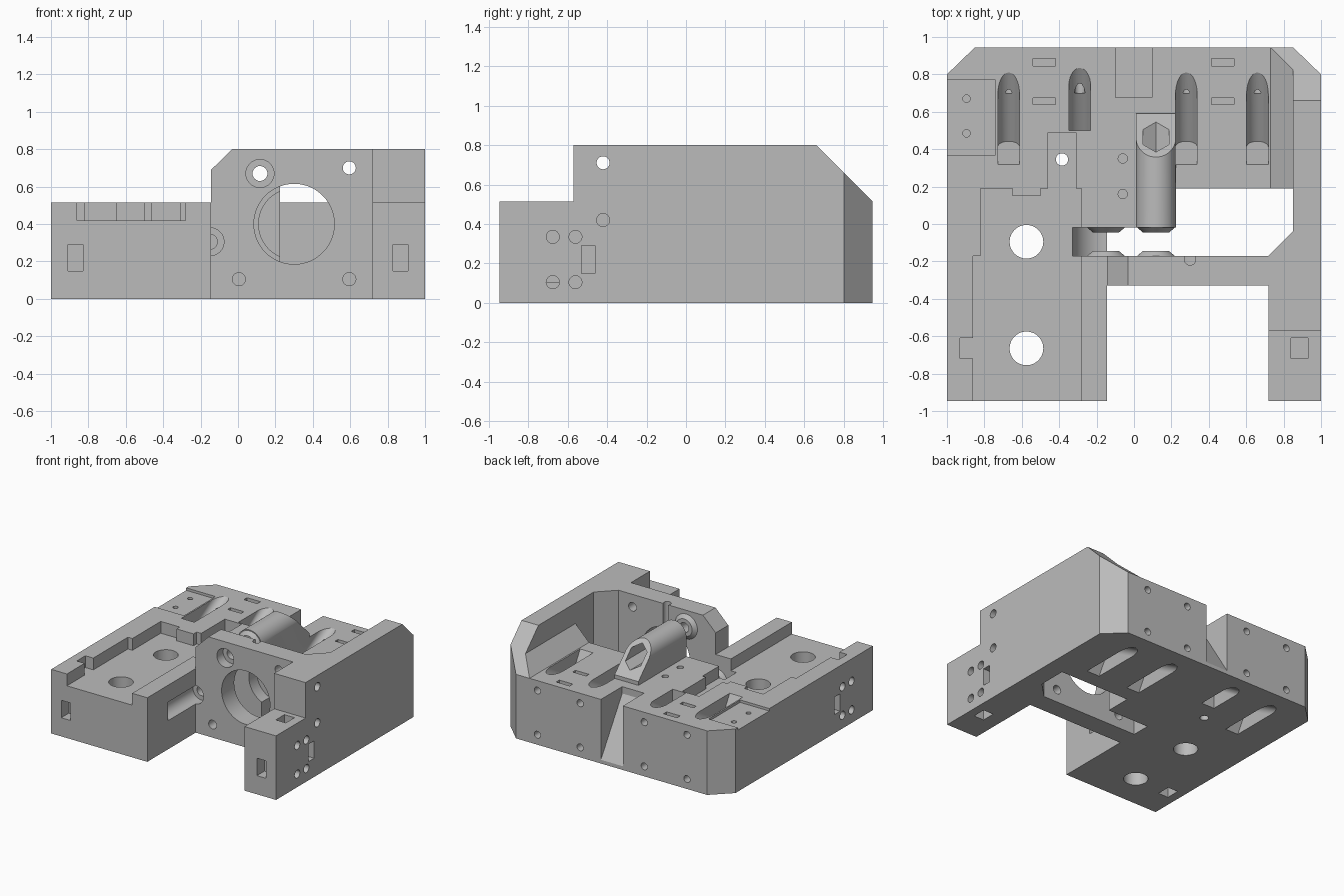
import bpy, bmesh, math

old = bpy.data.objects.get("Cube")
if old:
    bpy.data.objects.remove(old, do_unlink=True)

grey = bpy.data.materials.new("plain_grey")
grey.use_nodes = True
GREY = (0.5, 0.5, 0.5, 1)
grey.diffuse_color = GREY
grey.node_tree.nodes["Principled BSDF"].inputs["Base Color"].default_value = GREY

PLACE = {"x": lambda u, v, w: (w, u, v),
         "y": lambda u, v, w: (u, w, v),
         "z": lambda u, v, w: (u, v, w)}


def prism(name, axis, pts, a, b, end_pts=None):
    """Extrude a flat outline along an axis from a to b."""
    bm = bmesh.new()
    place = PLACE[axis]
    low = [bm.verts.new(place(u, v, a)) for u, v in pts]
    high = [bm.verts.new(place(u, v, b)) for u, v in (end_pts or pts)]
    bm.faces.new(low)
    bm.faces.new(high)
    n = len(pts)
    for i in range(n):
        j = (i + 1) % n
        bm.faces.new((low[i], low[j], high[j], high[i]))
    bmesh.ops.recalc_face_normals(bm, faces=bm.faces)
    mesh = bpy.data.meshes.new(name)
    bm.to_mesh(mesh)
    bm.free()
    mesh.materials.append(grey)
    ob = bpy.data.objects.new(name, mesh)
    bpy.context.collection.objects.link(ob)
    return ob


def ring(u, v, r, n=40, phase=0.0):
    return [(u + r * math.cos(phase + math.tau * i / n),
             v + r * math.sin(phase + math.tau * i / n)) for i in range(n)]


def rect(u0, u1, v0, v1):
    return [(u0, v0), (u1, v0), (u1, v1), (u0, v1)]


def combine(tool, operation):
    mod = body.modifiers.new("shape", "BOOLEAN")
    mod.operation = operation
    mod.solver = "EXACT"
    mod.object = tool
    tool.hide_render = True
    bpy.context.view_layer.objects.active = body
    bpy.ops.object.modifier_apply(modifier=mod.name)
    bpy.data.objects.remove(tool, do_unlink=True)


def cut(axis, pts, a, b, end_pts=None):
    combine(prism("cutter", axis, pts, a, b, end_pts), "DIFFERENCE")


def add(axis, pts, a, b, end_pts=None):
    combine(prism("addition", axis, pts, a, b, end_pts), "UNION")


def drill(axis, u, v, r, a, b, n=24):
    cut(axis, ring(u, v, r, n), a, b)


FLOOR, BACK = 0.515, 0.945

# Full-height footprint
body = prism("carriage_body", "z", [
    (-1, -BACK), (-0.145, -BACK), (-0.145, -0.33), (0.72, -0.33), (0.72, -BACK),
    (1, -BACK), (1, 0.8), (0.85, BACK), (-0.85, BACK), (-1, 0.8)], 0, 0.8)

# Lower floor, right arm step, side ramp, sloped wall end
cut("z", [(-2, -2), (-0.145, -2), (-0.145, -0.17), (0.72, -0.17),
          (0.73, -0.16), (0.73, 2), (-2, 2)], FLOOR, 1)
cut("z", rect(0.5, 2, -2, -0.57), FLOOR, 1)
cut("y", [(0.7, FLOOR), (0.73, FLOOR), (0.85, 0.635), (0.85, 1), (0.7, 1)], 0, 2)
cut("x", [(0.56, 0.9), (1.06, 0.4), (1.06, 0.9)], 0.6, 2)
# Opening behind the front wall
cut("z", [(-0.145, -0.17), (0.72, -0.17), (0.85, -0.04), (0.85, 0.19),
          (0.225, 0.19), (0.225, -0.02), (-0.145, -0.02)], -1, 1)
# Front wall bevel
cut("y", [(-0.245, 0.59), (0.07, 0.9), (-0.245, 0.9)], -0.5, -0.1)

# Round-topped screw housing with sloped end
SX, SZ, SR = 0.1175, 0.67, 0.1075
arch = [(SX + SR * math.cos(math.pi * i / 24), SZ + SR * math.sin(math.pi * i / 24))
        for i in range(25)]
add("y", arch + [(SX - SR, 0.3), (SX + SR, 0.3)], -0.02, 0.59)
cut("x", [(0.33, 0.805), (0.62, FLOOR), (0.7, FLOOR), (0.7, 0.9), (0.33, 0.9)], -0.05, 0.3)

# Bearing pocket on the left of the opening
BX, BZ = -0.15, 0.305
cut("y", ring(BX, BZ, 0.18, 48), -0.17, -0.02)
cut("z", [(-0.33, -0.17), (-0.14, -0.17), (-0.14, -0.02), (-0.33, -0.02)], BZ, 1)

# Tapered bosses and counterbored screw holes
for u, v, start in ((SX, SZ, -0.5), (BX, BZ, -0.68)):
    add("y", ring(u, v, 0.1), -0.02, -0.045, ring(u, v, 0.07))
    add("y", ring(u, v, 0.1), -0.17, -0.145, ring(u, v, 0.07))
    drill("y", u, v, 0.075, start, -0.25, 32)
    drill("y", u, v, 0.04, -0.3, 0.3)
cut("y", ring(SX, SZ, 0.08, 6, math.pi / 6), 0.25, 0.7)

# Motor hole, its clearance, mounting holes and inner groove
drill("y", 0.3, 0.4, 0.215, -0.5, -0.1, 64)
drill("y", 0.3, 0.4, 0.19, -0.1, 0.08, 48)
for u, v in ((0.005, 0.105), (0.595, 0.105), (0.595, 0.7)):
    drill("y", u, v, 0.035, -0.5, -0.1)
drill("z", 0.3, -0.19, 0.03, 0.5, 1)

# Recessed tray on the left arm with round holes
cut("z", [(-0.86, -2), (-0.28, -2), (-0.28, 0.19), (-0.5, 0.19), (-0.5, 0.15),
          (-0.65, 0.15), (-0.65, 0.19), (-0.82, 0.19), (-0.82, -0.17), (-0.86, -0.17)],
    0.42, 1)
cut("z", rect(-0.46, -0.31, 0.15, 0.49), 0.42, 1)
for y in (-0.095, -0.665):
    drill("z", -0.575, y, 0.09, -1, 1, 48)
drill("z", -0.385, 0.345, 0.033, -1, 1)

# Shallow switch seat and pilot holes
cut("z", rect(-1.1, -0.74, 0.37, 0.77), 0.495, 1)
for x, y, r in ((-0.895, 0.67, 0.02), (-0.895, 0.485, 0.02),
                (-0.06, 0.35, 0.025), (-0.06, 0.16, 0.025)):
    drill("z", x, y, r, 0.3, 1, 16)


def slanted_slot(x, top, front):
    """Tilted round-bottomed slot, open to the top or the underside."""
    r, tilt = 0.058, math.radians(30)
    u = [(r * math.cos(math.pi + math.pi * i / 16),
          r + r * math.sin(math.pi + math.pi * i / 16)) for i in range(17)]
    ob = prism("cutter", "y", u + [(r, 0.5), (-r, 0.5)], -0.425, 0.3)
    for v in ob.data.vertices:
        px, py, pz = v.co
        y = 0.81 + py * math.cos(tilt) - pz * math.sin(tilt)
        z = py * math.sin(tilt) + pz * math.cos(tilt)
        v.co = (x + px, max(y, front), FLOOR + z if top else -z)
    bm = bmesh.new()
    bm.from_mesh(ob.data)
    bmesh.ops.recalc_face_normals(bm, faces=bm.faces)
    bm.to_mesh(ob.data)
    bm.free()
    combine(ob, "DIFFERENCE")


# Nut slots above and below, with screw holes in the back
for x, front in ((-0.67, 0), (-0.29, 0.5), (0.28, 0), (0.66, 0)):
    for top, z in ((True, 0.435), (False, 0.08)):
        slanted_slot(x, top, front)
        drill("y", x, z, 0.028, 0.7, 1, 16)

# Cable tie slots in the floor
for x in (-0.48, 0.475):
    cut("z", rect(x - 0.06, x + 0.06, 0.845, 0.885), 0.38, 1)
    cut("z", rect(x - 0.06, x + 0.06, 0.64, 0.675), 0.44, 1)

# Sloped cable notch in the back
cut("x", [(0.675, 0.9), (0.675, 0.46), (0.945, 0.03), (1.1, 0.03), (1.1, 0.9)], -0.1, 0.095)

# Arm details on both sides
for s in (-1, 1):
    sides = sorted((s * 0.84, s * 0.93))
    for a, b in ((0.42, 1), (-1, 0.1)):
        cut("z", rect(*sides, -0.72, -0.61), a, b)
    cut("y", rect(*sorted((s * 0.83, s * 0.91)), 0.15, 0.29), -1, -0.85)
    cut("x", rect(-0.53, -0.46, 0.15, 0.29), s * 0.93, s * 1.1)
    for y in (-0.675, -0.56):
        for z in (0.105, 0.335):
            drill("x", y, z, 0.033, s * 0.88, s * 1.1, 16)
for z in (0.42, 0.71):
    drill("x", -0.42, z, 0.033, 0.6, 1.1)

# Smooth the round parts, keep edges crisp
bpy.ops.object.select_all(action="DESELECT")
body.select_set(True)
bpy.context.view_layer.objects.active = body
bpy.ops.object.shade_smooth_by_angle(angle=math.radians(25))
